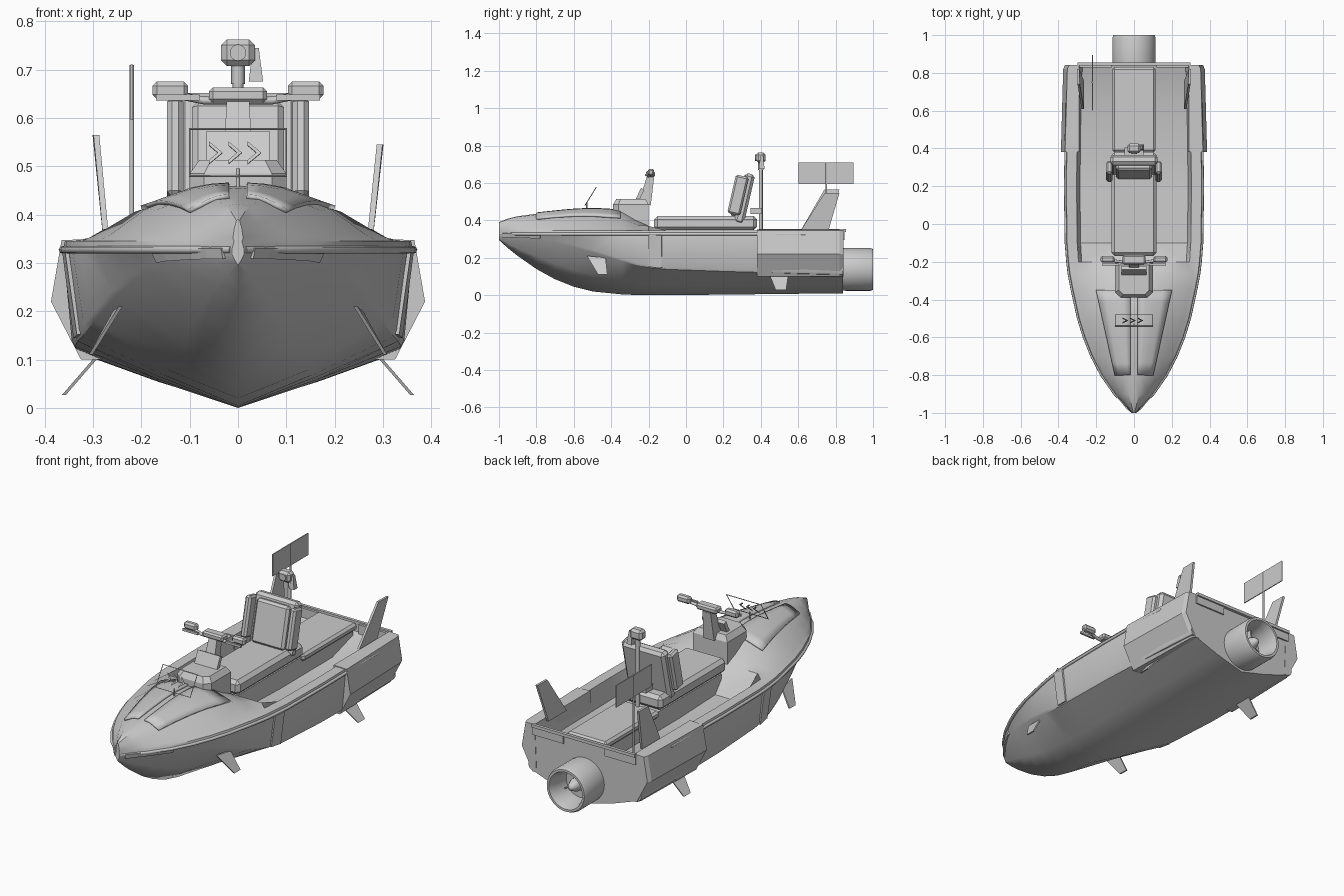
import bpy, bmesh
from math import sin, cos, pi, radians
from mathutils import Matrix, Vector

if "Cube" in bpy.data.objects:
    bpy.data.objects.remove(bpy.data.objects["Cube"])


def mesh(name, verts, faces, mirror=False, smooth=None, bevel=0, thick=0):
    me = bpy.data.meshes.new(name)
    me.from_pydata([tuple(v) for v in verts], [], faces)
    bm = bmesh.new()
    bm.from_mesh(me)
    bmesh.ops.remove_doubles(bm, verts=bm.verts, dist=1e-5)
    bmesh.ops.recalc_face_normals(bm, faces=bm.faces)
    bm.to_mesh(me)
    bm.free()
    ob = bpy.data.objects.new(name, me)
    bpy.context.collection.objects.link(ob)
    if thick:
        m = ob.modifiers.new("thick", "SOLIDIFY")
        m.thickness, m.offset = thick, 0
    if bevel:
        m = ob.modifiers.new("bevel", "BEVEL")
        m.width, m.segments = bevel, 1
    if mirror:
        m = ob.modifiers.new("mirror", "MIRROR")
        m.merge_threshold = 1e-4
    if smooth:
        bpy.ops.object.select_all(action="DESELECT")
        ob.select_set(True)
        bpy.context.view_layer.objects.active = ob
        bpy.ops.object.shade_smooth_by_angle(angle=radians(smooth))
    return ob


def grid_faces(rows, cols):
    return [(i * cols + j, i * cols + j + 1, (i + 1) * cols + j + 1, (i + 1) * cols + j)
            for i in range(rows - 1) for j in range(cols - 1)]


def loft(name, rings, **kw):
    """Closed solid through equal-length rings."""
    n = len(rings[0])
    faces = [(i * n + j, i * n + (j + 1) % n, (i + 1) * n + (j + 1) % n, (i + 1) * n + j)
             for i in range(len(rings) - 1) for j in range(n)]
    last = (len(rings) - 1) * n
    faces += [tuple(range(n)), tuple(range(last, last + n))]
    return mesh(name, [p for r in rings for p in r], faces, **kw)


def box(name, c, s, tilt=0, top=(1, 1), **kw):
    rot = Matrix.Rotation(radians(tilt), 3, "X")
    rings = []
    for k, (a, b) in ((-1, (1, 1)), (1, top)):
        rings.append([Vector(c) + rot @ Vector((x * s[0] * a / 2, y * s[1] * b / 2, k * s[2] / 2))
                      for x, y in ((-1, -1), (1, -1), (1, 1), (-1, 1))])
    return loft(name, rings, **kw)


def lathe(name, prof, z, n=32):
    """Revolve (radius, y) profile around a fore-aft axis."""
    v = [(r * cos(2 * pi * k / n), y, z + r * sin(2 * pi * k / n)) for k in range(n + 1) for r, y in prof]
    return mesh(name, v, grid_faces(n + 1, len(prof)), smooth=35)


def tube(name, pts, r, n=8, closed=False):
    cu = bpy.data.curves.new(name, "CURVE")
    cu.dimensions, cu.bevel_depth, cu.bevel_resolution, cu.use_fill_caps = "3D", r, n // 4, True
    sp = cu.splines.new("POLY")
    sp.points.add(len(pts) - 1)
    for p, q in zip(sp.points, pts):
        p.co = (*q, 1)
    sp.use_cyclic_u = closed
    ob = bpy.data.objects.new(name, cu)
    bpy.context.collection.objects.link(ob)
    return ob


# Hull stations: y, keel z, chine x, chine z, gunwale x, crown or floor z
ST = [(-1, .295, .006, .305, .012, .39), (-.95, .25, .045, .305, .055, .41),
      (-.9, .21, .085, .304, .1, .422), (-.8, .14, .15, .3, .17, .435),
      (-.7, .085, .19, .282, .222, .446), (-.6, .045, .222, .258, .262, .455),
      (-.5, .02, .255, .23, .293, .46), (-.34, .004, .297, .18, .328, .45),
      (-.26, .001, .313, .16, .343, .4), (-.2, 0, .322, .148, .35, .37),
      (-.1, 0, .332, .138, .358, .25), (.2, .003, .338, .127, .362, .24),
      (.64, .008, .33, .115, .355, .24), (.84, .01, .32, .11, .345, .3)]
GZ = .345


def station(y):
    for a, b in zip(ST, ST[1:]):
        if y <= b[0]:
            t = (y - a[0]) / (b[0] - a[0])
            return [p + (q - p) * t for p, q in zip(a, b)]
    return ST[-1]


# Hull shell: bottom, sides, gunwale, then foredeck or cockpit tub
rows = []
for y, kz, cx, cz, gx, top in ST:
    h = top - GZ
    outer = [(0, y, kz), (cx * .5, y, kz + (cz - kz) * .43), (cx, y, cz), (cx + .006, y, cz + .012), (gx, y, GZ - .015),
             (gx - .004, y, GZ)]
    if y < -.25:
        inner = [(gx * .9, y, GZ + .12 * h), (gx * .65, y, GZ + .58 * h), (gx * .27, y, GZ + .95 * h), (0, y, top)]
    else:
        inner = [(gx * .84, y, GZ), (gx * .79, y, top), (gx * .3, y, top), (0, y, top)]
    rows.append(outer + inner)
n = len(rows[0])
faces = grid_faces(len(rows), n) + [tuple(range(n))]
verts = [p for r in rows for p in r]
faces.append(tuple((len(ST) - 1) * n + j for j in range(6)) + (len(verts),))
verts.append((0, .84, GZ))
mesh("hull", verts, faces, mirror=True, smooth=28)

# Rub rails along the gunwale
for s, side in ((1, "left"), (-1, "right")):
    tube("rub_rail_" + side, [(s * (a[4] + .001), a[0] + .008 * (a[0] < -.9), GZ - .018) for a in ST[:-1]], .008)


# Panels lying on the hull sides
def side_panel(name, y0, y1, t0, t1, off, k=6):
    v = []
    for i in range(k):
        y = y0 + (y1 - y0) * i / (k - 1)
        _, _, cx, cz, gx, _ = station(y)
        v += [(cx + (gx - cx) * t + off, y, cz + (GZ - cz) * t) for t in (t0, t1)]
    mesh(name, v, grid_faces(k, 2), mirror=True, thick=.008)


side_panel("hull_side_band", -.2, -.13, .02, .88, .007, 3)
side_panel("bow_light_strip", -.98, -.78, .1, .65, .006)


# Foredeck hatches following the deck crown
def deck_z(x, y):
    _, _, _, _, gx, top = station(y)
    p = [(0, 1), (.27, .95), (.65, .58), (.9, .12), (1, 0)]
    u = x / gx
    for (a, f), (b, g) in zip(p, p[1:]):
        if u <= b:
            return GZ + (top - GZ) * (f + (g - f) * (u - a) / (b - a))
    return GZ


v = []
for i in range(8):
    y = -.8 + .45 * i / 7
    for j in range(5):
        x = .018 + (.082 + .1 * i / 7) * j / 4
        v.append((x, y, deck_z(x, y) + .004))
mesh("deck_hatch", v, grid_faces(8, 5), mirror=True, thick=.01, smooth=25)

# Stern side pods
pod = [(.29, .35), (.365, .347), (.387, .22), (.325, .1), (.28, .1)]
loft("stern_pod", [[(x - d * (x > .3), y, z) for x, z in pod] for y, d in ((.38, 0), (.82, .012), (.842, .022))],
     mirror=True)
box("transom_bar", (0, .848, .345), (.6, .016, .016))
box("transom_step", (.21, .838, .32), (.18, .02, .05), mirror=True)

# Jet nozzle with hub and vanes
lathe("jet_nozzle", [(0, .82), (.112, .82), (.115, .86), (.115, .985), (.109, 1), (.097, 1), (.085, .96), (.08, .88),
                     (0, .88)], .138)
lathe("jet_hub", [(0, .97), (.018, .955), (.033, .92), (.035, .88)], .138, 16)
for k in range(3):
    a = k * 2 * pi / 3 + pi / 2
    d, q = Vector((cos(a), 0, sin(a))), Vector((-sin(a), 0, cos(a))) * .003
    loft("jet_vane", [[Vector((0, y, .138)) + d * r + q * s for y, r in ((.88, .02), (.92, .02), (.91, .083), (.88, .083))]
                      for s in (-1, 1)])

# Skegs and tail fins
def blade(name, pts, w, mirror=True):
    loft(name, [[(x + s * w, y, z) for x, y, z in pts] for s in (-1, 1)], mirror=mirror)


blade("front_skeg", [(.243, -.53, .21), (.255, -.43, .2), (.305, -.42, .11), (.305, -.47, .11)], .004)
blade("rear_skeg", [(.275, .44, .125), (.275, .55, .125), (.36, .535, .027), (.36, .48, .027)], .004)
for s, top in ((1, .545), (-1, .565)):
    blade("tail_fin", [(s * .272, .61, .34), (s * .272, .76, .34), (s * .295, .82, top), (s * .293, .74, top)], .006, False)

# Seating
box("seat_plinth", (0, .33, .285), (.2, .96, .11))
box("front_seat", (0, .105, .385), (.24, .55, .075), bevel=.018)
box("rear_seat", (0, .605, .335), (.23, .45, .04), bevel=.012)
box("backrest", (0, .312, .515), (.25, .055, .275), tilt=-13, bevel=.015)
box("backrest_pad", (0, .28, .525), (.19, .04, .22), tilt=-13, bevel=.012)
box("backrest_bolster", (.13, .278, .535), (.034, .07, .21), tilt=-13, bevel=.01, mirror=True)
box("backrest_bracket", (0, .375, .45), (.1, .06, .03))

# Light mast behind the backrest
tube("mast", [(0, .4, .33), (0, .4, .68)], .011)
tube("mast_collar", [(0, .4, .67), (0, .4, .712)], .014)
box("mast_lamp", (0, .4, .735), (.07, .05, .055), bevel=.012)
lathe("lamp_lens", [(0, .37), (.017, .37), (.017, .385)], .735, 16).location.y = 0
box("mast_horn", (.037, .405, .71), (.03, .03, .07), top=(.4, .5))

# Steering console and handlebars
loft("console", [[(x * w, -.295 + y * d, z) for x, y in ((-1, -.7), (-.7, -1), (.7, -1), (1, -.7), (1, 1), (-1, 1))]
                 for w, d, z in ((.1, .095, .37), (.1, .095, .485), (.08, .078, .513))])
box("dash_panel", (0, -.25, .53), (.13, .02, .085), tilt=-25)
box("steering_column", (0, -.205, .56), (.062, .065, .15), tilt=-12, top=(.75, .6))
box("bar_clamp", (0, -.19, .647), (.12, .05, .032), bevel=.008)
tube("handlebar", [(-.14, -.19, .65), (-.07, -.2, .636), (.07, -.2, .636), (.14, -.19, .65)], .008)
box("hand_grip", (.14, -.187, .657), (.074, .034, .036), bevel=.009, mirror=True)
box("bar_lever", (.125, -.215, .642), (.09, .01, .012), mirror=True)


# Floating display frame with direction chevrons
def screen(u, v):
    return (u, -.54 + .06 * v, .48 + .097 * v)


tube("display_frame", [screen(*p) for p in ((-.1, 0), (.1, 0), (.1, 1), (-.1, 1))], .0022, closed=True)
for cx in (-.06, -.02, .02):
    arm = [(0, .25), (.028, .49), (0, .73), (.0, .65), (.018, .49), (0, .33)]
    a = [Vector(screen(cx + u, v)) for u, v in arm]
    mesh("display_chevron", a, [(0, 1, 4, 5), (1, 2, 3, 4)], thick=.003)
tube("display_post", [(0, -.53, .45), (0, -.53, .495)], .004)

# Flag on its staff
tube("flag_staff", [(-.22, .75, .3), (-.22, .75, .71)], .005)
box("flag", (-.22, .748, .653), (.005, .295, .115))
